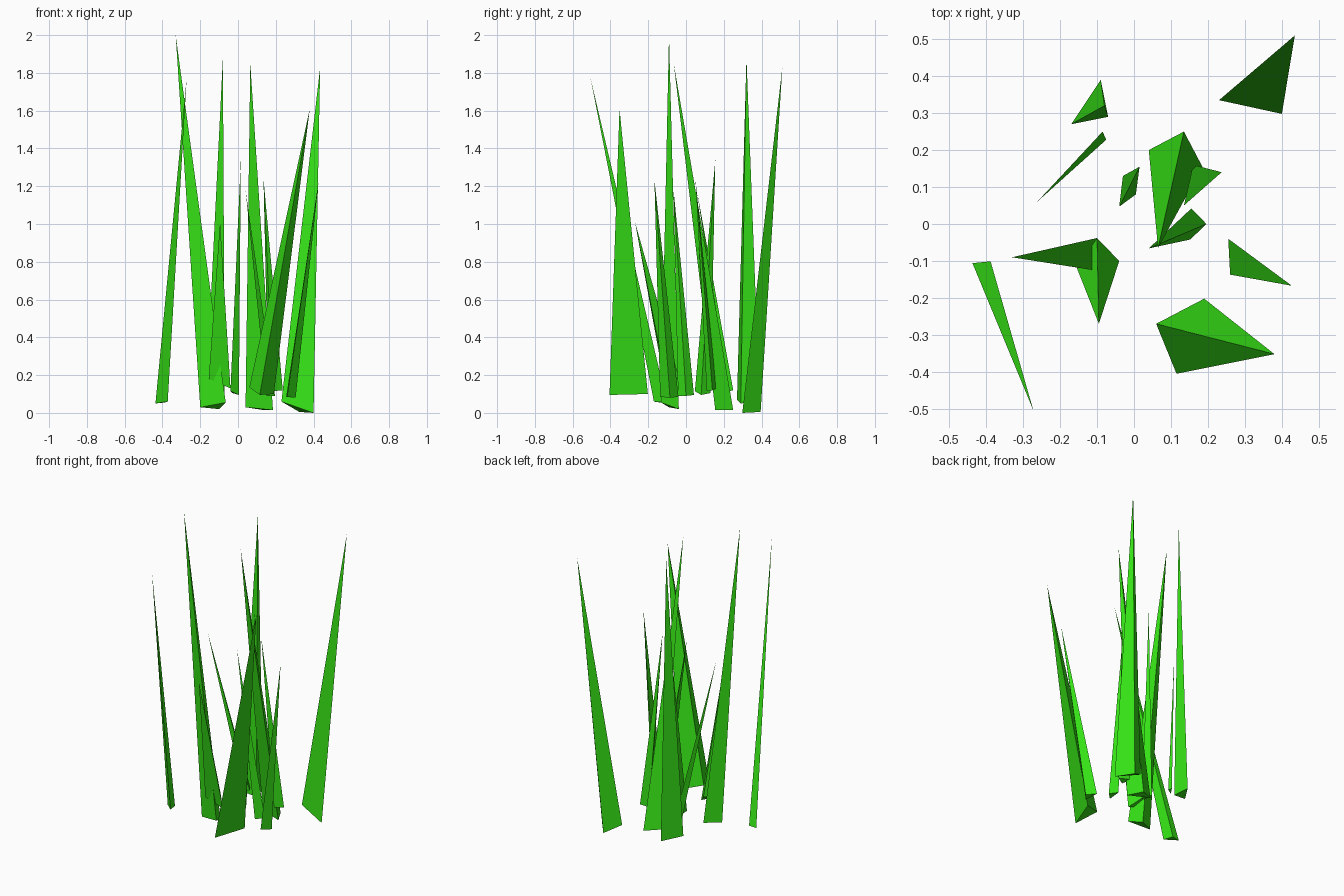
import bpy, bmesh

green = bpy.data.materials.new("grass_green")
green.diffuse_color = (0.036, 0.75, 0.008, 1)
count = 0


def blade(tip, a, b, c):
    """One three-sided grass blade: a triangular foot rising to a point."""
    global count
    count += 1
    bm = bmesh.new()
    t, *foot = [bm.verts.new(p) for p in (tip, a, b, c)]
    bm.faces.new(foot)
    for i in range(3):
        bm.faces.new((foot[i], foot[(i + 1) % 3], t))
    bmesh.ops.recalc_face_normals(bm, faces=bm.faces)
    name = f"grass_blade_{count:02d}"
    mesh = bpy.data.meshes.new(name)
    bm.to_mesh(mesh)
    bm.free()
    mesh.materials.append(green)
    bpy.context.collection.objects.link(bpy.data.objects.new(name, mesh))


# back blades: tip, then the three foot corners
blade((0.435, 0.51, 1.83), (0.23, 0.335, 0.06), (0.40, 0.298, 0.0), (0.325, 0.395, 0.005))
blade((-0.08, 0.32, 1.88), (-0.17, 0.27, 0.07), (-0.07, 0.29, 0.05), (-0.09, 0.39, 0.06))
blade((-0.262, 0.06, 1.165), (-0.085, 0.25, 0.12), (-0.075, 0.228, 0.115), (-0.11, 0.21, 0.11))

# middle blades
blade((0.065, -0.065, 1.85), (0.04, 0.20, 0.03), (0.135, 0.25, 0.015), (0.185, 0.155, 0.015))
blade((0.015, 0.155, 1.34), (-0.04, 0.047, 0.115), (-0.03, 0.13, 0.105), (0.005, 0.08, 0.095))
blade((0.135, 0.05, 1.24), (0.16, 0.16, 0.13), (0.237, 0.14, 0.12), (0.185, 0.11, 0.115))
blade((0.04, -0.066, 1.18), (0.155, 0.042, 0.095), (0.196, 0.0, 0.09), (0.152, -0.042, 0.09))

# front and side blades
blade((-0.33, -0.09, 2.0), (-0.10, -0.038, 0.02), (-0.065, -0.132, 0.055), (-0.20, -0.09, 0.03))
blade((-0.095, -0.27, 1.01), (-0.155, -0.118, 0.18), (-0.04, -0.10, 0.13), (-0.10, -0.038, 0.19))
blade((0.38, -0.352, 1.61), (0.06, -0.27, 0.135), (0.19, -0.202, 0.10), (0.115, -0.405, 0.095))
blade((0.427, -0.167, 1.23), (0.255, -0.04, 0.085), (0.26, -0.137, 0.085), (0.305, -0.085, 0.08))
blade((-0.272, -0.505, 1.77), (-0.437, -0.106, 0.05), (-0.388, -0.101, 0.055), (-0.372, -0.17, 0.06))
